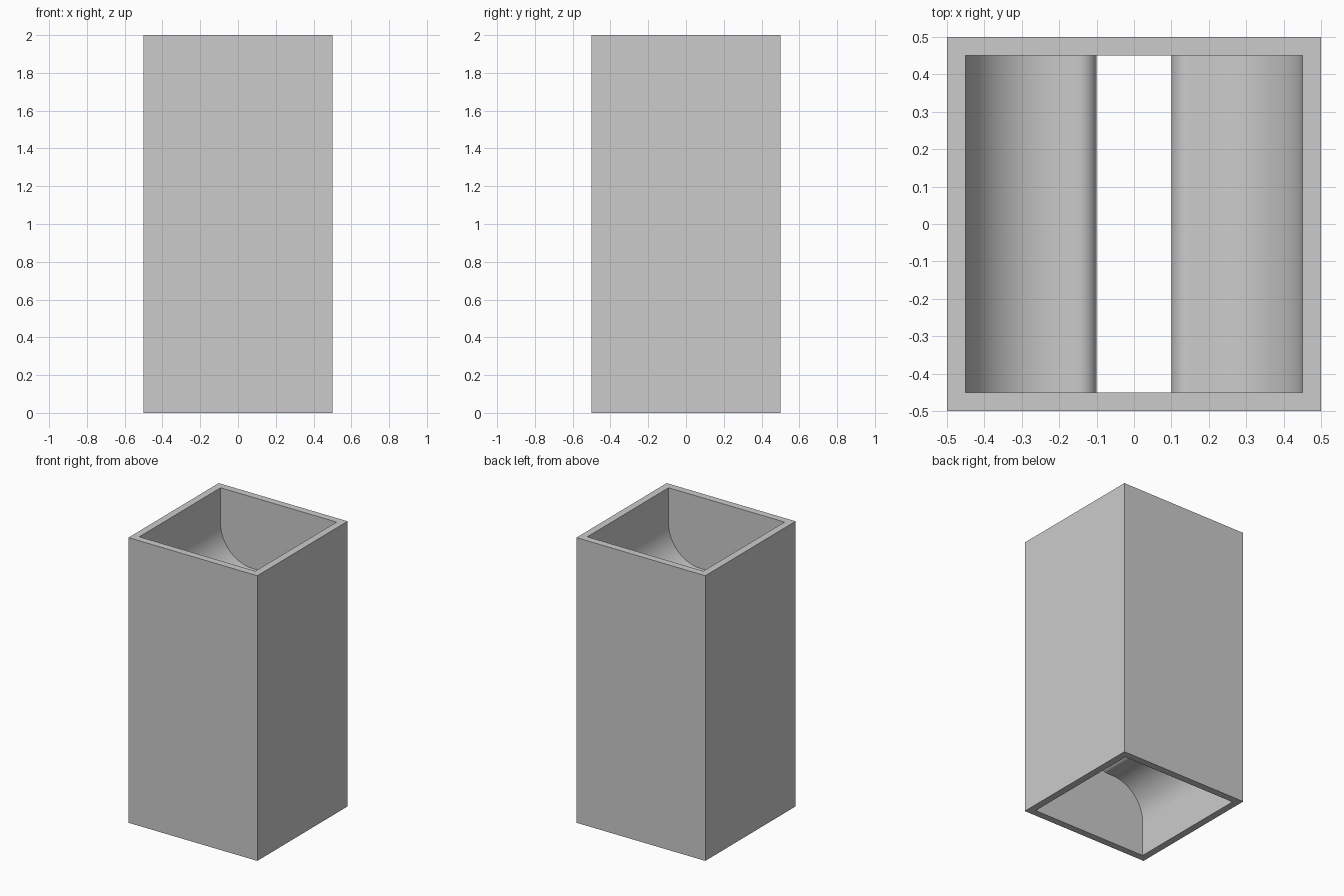
import bpy, bmesh, math

cube = bpy.data.objects.get("Cube")
if cube:
    bpy.data.objects.remove(cube, do_unlink=True)

HEIGHT, OUTER, INNER = 2.0, 0.5, 0.45   # sleeve height and half widths
GAP = 0.1                               # half width of the central slot
BOWL, LIP = 0.25, 0.05                  # radii of the bowl and slot edge

grey = bpy.data.materials.new("light_grey")
grey.use_nodes = True
colour = (0.6, 0.6, 0.6, 1)
grey.diffuse_color = colour
grey.node_tree.nodes["Principled BSDF"].inputs["Base Color"].default_value = colour


def finish(name, bm):
    """Turn the bmesh into a named, smooth shaded object with sharp edges."""
    bmesh.ops.recalc_face_normals(bm, faces=bm.faces)
    mesh = bpy.data.meshes.new(name)
    bm.to_mesh(mesh)
    bm.free()
    mesh.materials.append(grey)
    obj = bpy.data.objects.new(name, mesh)
    bpy.context.collection.objects.link(obj)
    bpy.ops.object.select_all(action="DESELECT")
    obj.select_set(True)
    bpy.context.view_layer.objects.active = obj
    bpy.ops.object.shade_smooth_by_angle(angle=math.radians(30))
    return obj


def arc(cx, cz, radius, start, end, steps):
    angles = [math.radians(start + (end - start) * i / steps) for i in range(steps + 1)]
    return [(cx + radius * math.cos(a), cz + radius * math.sin(a)) for a in angles]


# Square sleeve, open at the top and bottom
bm = bmesh.new()
corners = [(-1, -1), (1, -1), (1, 1), (-1, 1)]
outer_low, inner_low, outer_top, inner_top = [
    [bm.verts.new((x * half, y * half, z)) for x, y in corners]
    for z in (0, HEIGHT) for half in (OUTER, INNER)]
for a, b in ((outer_low, outer_top), (outer_top, inner_top),
             (inner_top, inner_low), (inner_low, outer_low)):
    for i in range(4):
        j = (i + 1) % 4
        bm.faces.new((a[i], a[j], b[j], b[i]))
finish("outer_sleeve", bm)

# Curved baffles: bowl, flat shelf and rounded slot edge, mirrored top to bottom
shelf = HEIGHT / 4
lower = arc(INNER - BOWL, shelf - BOWL, BOWL, 0, 90, 24)
lower += arc(GAP + LIP, shelf + LIP, LIP, 270, 180, 12)
profile = lower + [(x, HEIGHT - z) for x, z in reversed(lower)]

for name, side in (("left_baffle", 1), ("right_baffle", -1)):
    bm = bmesh.new()
    face = bm.faces.new([bm.verts.new((side * x, -INNER, z)) for x, z in profile])
    swept = bmesh.ops.extrude_face_region(bm, geom=[face])["geom"]
    moved = [v for v in swept if isinstance(v, bmesh.types.BMVert)]
    bmesh.ops.translate(bm, verts=moved, vec=(0, 2 * INNER, 0))
    finish(name, bm)
